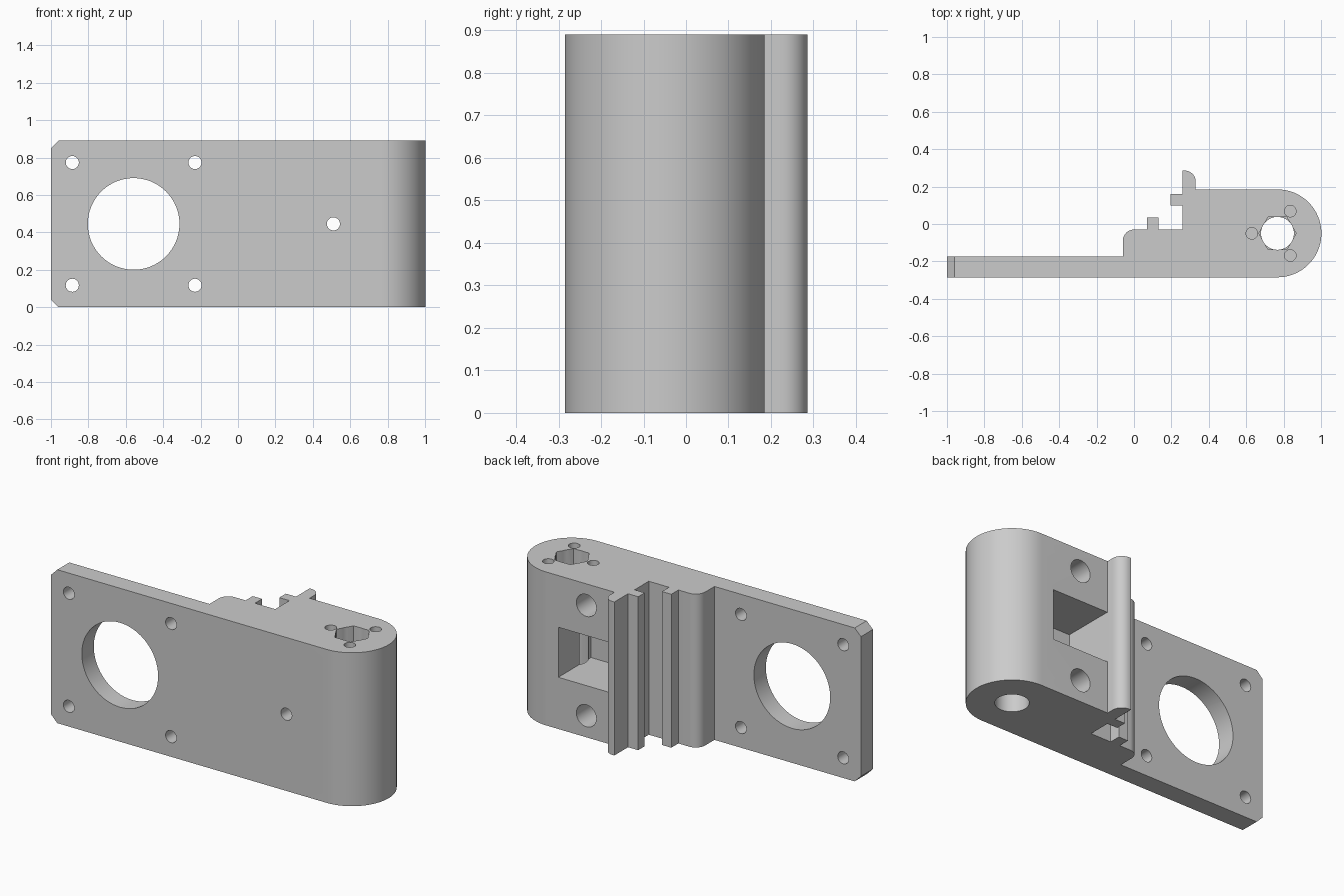
import bpy
import bmesh
from math import pi, cos, sin, radians
from mathutils import Matrix

cube = bpy.data.objects.get("Cube")
if cube:
    bpy.data.objects.remove(cube, do_unlink=True)

HEIGHT = 0.89
MID = HEIGHT / 2
AXIS = (0.767, -0.05)      # centre of the rounded end

grey = bpy.data.materials.new("light_grey")
grey.use_nodes = True
grey.diffuse_color = (0.6, 0.6, 0.6, 1)
grey.node_tree.nodes["Principled BSDF"].inputs["Base Color"].default_value = (0.6, 0.6, 0.6, 1)


def arc(cx, cy, r, start, end, steps):
    angles = [radians(start + (end - start) * i / steps) for i in range(steps + 1)]
    return [(cx + r * cos(a), cy + r * sin(a)) for a in angles]


def make_object(name, bm):
    bmesh.ops.recalc_face_normals(bm, faces=bm.faces)
    mesh = bpy.data.meshes.new(name)
    bm.to_mesh(mesh)
    bm.free()
    mesh.materials.append(grey)
    obj = bpy.data.objects.new(name, mesh)
    bpy.context.collection.objects.link(obj)
    return obj


def prism(name, outline, z0, z1):
    bm = bmesh.new()
    face = bm.faces.new([bm.verts.new((x, y, z0)) for x, y in outline])
    grown = bmesh.ops.extrude_face_region(bm, geom=[face])["geom"]
    verts = [v for v in grown if isinstance(v, bmesh.types.BMVert)]
    bmesh.ops.translate(bm, verts=verts, vec=(0, 0, z1 - z0))
    return make_object(name, bm)


def cut(cutter):
    cutter.hide_render = True
    mod = bracket.modifiers.new("cut", "BOOLEAN")
    mod.operation = "DIFFERENCE"
    mod.solver = "EXACT"
    mod.object = cutter
    bpy.context.view_layer.objects.active = bracket
    bpy.ops.object.modifier_apply(modifier=mod.name)
    bpy.data.objects.remove(cutter, do_unlink=True)


def bore_y(x, z, r, y0, y1, sides=32):
    bm = bmesh.new()
    place = Matrix.Translation((x, (y0 + y1) / 2, z)) @ Matrix.Rotation(pi / 2, 4, "X")
    bmesh.ops.create_cone(bm, cap_ends=True, segments=sides, radius1=r, radius2=r,
                          depth=y1 - y0, matrix=place)
    cut(make_object("bore_cutter", bm))


def bore_z(x, y, r, z0, z1, sides=32):
    cut(prism("bore_cutter", arc(x, y, r, 0, 360, sides)[:-1], z0, z1))


# Body: mounting plate, stepped ribs, hooked rail and rounded end in one profile
profile = [(-1, -0.285)]
profile += arc(*AXIS, 0.235, -90, 90, 40)
profile += [(0.33, 0.185)]
profile += arc(0.27, 0.226, 0.06, 0, 90, 10)
profile += [(0.26, 0.286), (0.26, 0.16), (0.195, 0.16), (0.195, 0.10), (0.26, 0.10),
            (0.26, -0.03), (0.13, -0.03), (0.13, 0.035), (0.07, 0.035), (0.07, -0.03)]
profile += arc(0, -0.09, 0.06, 90, 180, 10)
profile += [(-0.06, -0.175), (-1, -0.175)]
bracket = prism("motor_bracket", profile, 0, HEIGHT)

# Chamfered plate corners
for z in (0, HEIGHT):
    bm = bmesh.new()
    size = 0.04 * 2 ** 0.5
    place = (Matrix.Translation((-1, -0.23, z)) @ Matrix.Rotation(pi / 4, 4, "Y")
             @ Matrix.Diagonal((size, 0.3, size, 1)))
    bmesh.ops.create_cube(bm, size=1, matrix=place)
    cut(make_object("corner_cutter", bm))

# Large opening and four screw holes in the plate
bore_y(-0.558, MID, 0.245, -0.4, -0.1, 64)
for x in (-0.886, -0.23):
    for side in (-1, 1):
        bore_y(x, MID + side * 0.328, 0.035, -0.4, -0.1)

# Square pocket in the back, with its screw hole to the front
pocket = [(0.332, -0.115), (0.69, -0.115), (0.69, 0.25), (0.332, 0.25)]
cut(prism("pocket_cutter", pocket, MID - 0.145, MID + 0.145))
bore_y(0.51, MID, 0.035, -0.4, 0)

# Blind holes above and below the pocket
for side in (-1, 1):
    bore_y(0.51, MID + side * 0.32, 0.064, -0.115, 0.3)

# Vertical bore with hexagonal seat and three small blind holes on top
bore_z(*AXIS, 0.088, -0.1, HEIGHT + 0.1, 48)
bore_z(*AXIS, 0.1, HEIGHT - 0.15, HEIGHT + 0.1, 6)
for angle in (60, 180, 300):
    a = radians(angle)
    bore_z(AXIS[0] + 0.137 * cos(a), AXIS[1] + 0.137 * sin(a), 0.031, HEIGHT - 0.15, HEIGHT + 0.1)

# Smooth curved walls, sharp edges
bpy.ops.object.select_all(action="DESELECT")
bracket.select_set(True)
bpy.context.view_layer.objects.active = bracket
bpy.ops.object.shade_smooth_by_angle(angle=radians(30))
